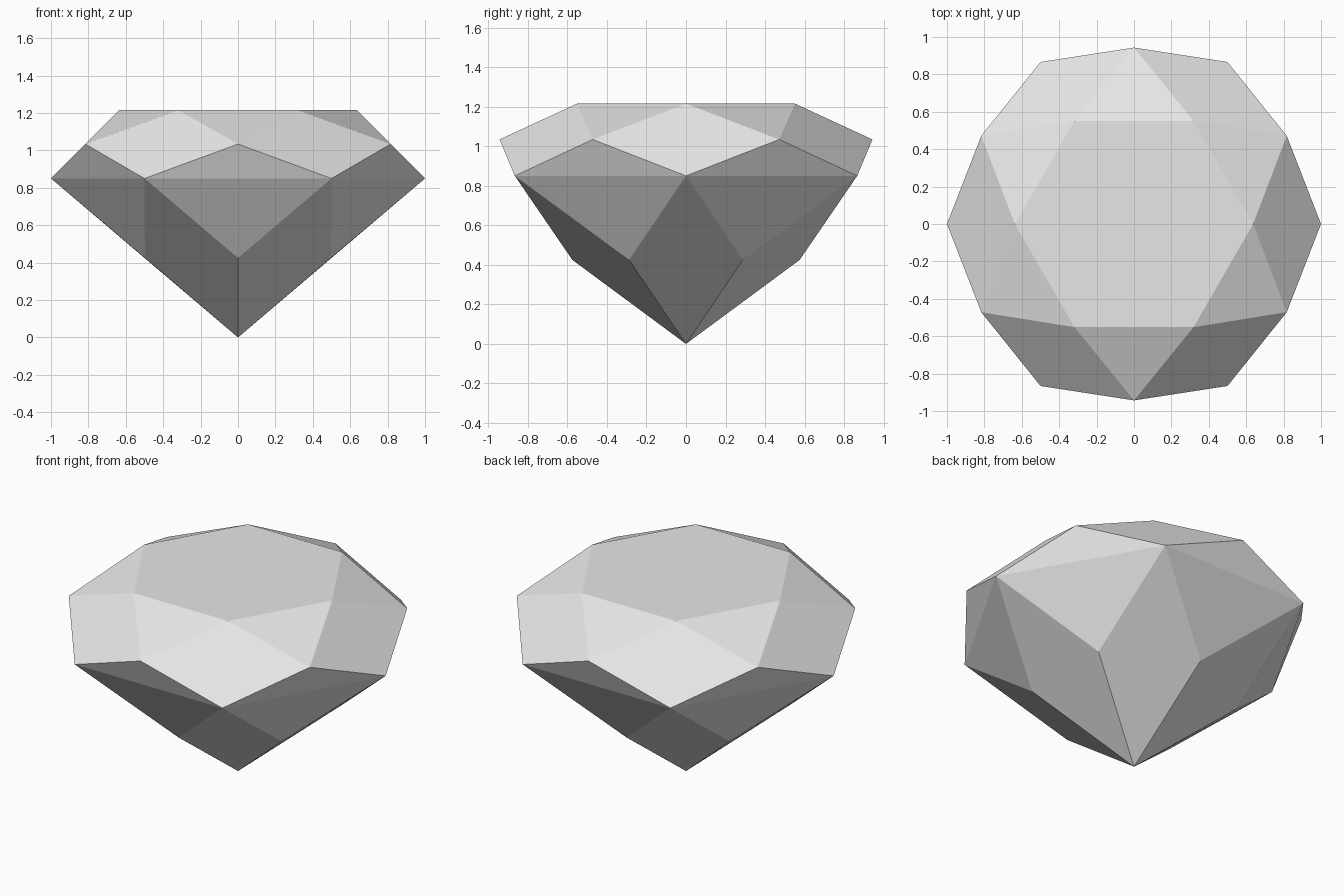
import bpy
import bmesh
from math import cos, sin, radians

default_cube = bpy.data.objects.get("Cube")
if default_cube:
    bpy.data.objects.remove(default_cube, do_unlink=True)

SIDES = 6


def make_material(name, colour):
    mat = bpy.data.materials.new(name)
    mat.use_nodes = True
    mat.diffuse_color = colour
    mat.node_tree.nodes["Principled BSDF"].inputs["Base Color"].default_value = colour
    return mat


def ring(bm, radius, height, turn):
    """Six vertices around z, the first one turned by the given degrees."""
    angles = [radians(turn + i * 360 / SIDES) for i in range(SIDES)]
    return [bm.verts.new((radius * cos(a), radius * sin(a), height)) for a in angles]


bm = bmesh.new()

# Rings from the tip up to the table; half-turned rings sit between the corners
tip = bm.verts.new((0, 0, 0))
lower = ring(bm, 0.575, 0.425, 30)
girdle = ring(bm, 1.0, 0.85, 0)
crown = ring(bm, 0.943, 1.034, 30)
table = ring(bm, 0.637, 1.215, 0)

for i in range(SIDES):
    j = (i + 1) % SIDES
    # Pavilion: long kites to the tip, triangles under the girdle
    bm.faces.new((girdle[i], lower[i - 1], tip, lower[i]))
    bm.faces.new((girdle[i], lower[i], girdle[j]))
    # Crown: outer triangles, kites and triangles beside the table
    bm.faces.new((girdle[i], girdle[j], crown[i]))
    bm.faces.new((girdle[i], crown[i], table[i], crown[i - 1]))
    bm.faces.new((table[i], crown[i], table[j]))

# Flat table on top
bm.faces.new(table)
bmesh.ops.recalc_face_normals(bm, faces=bm.faces)

mesh = bpy.data.meshes.new("cut_gem")
bm.to_mesh(mesh)
bm.free()
mesh.materials.append(make_material("pale grey", (0.8, 0.8, 0.8, 1)))
gem = bpy.data.objects.new("cut_gem", mesh)
bpy.context.collection.objects.link(gem)
